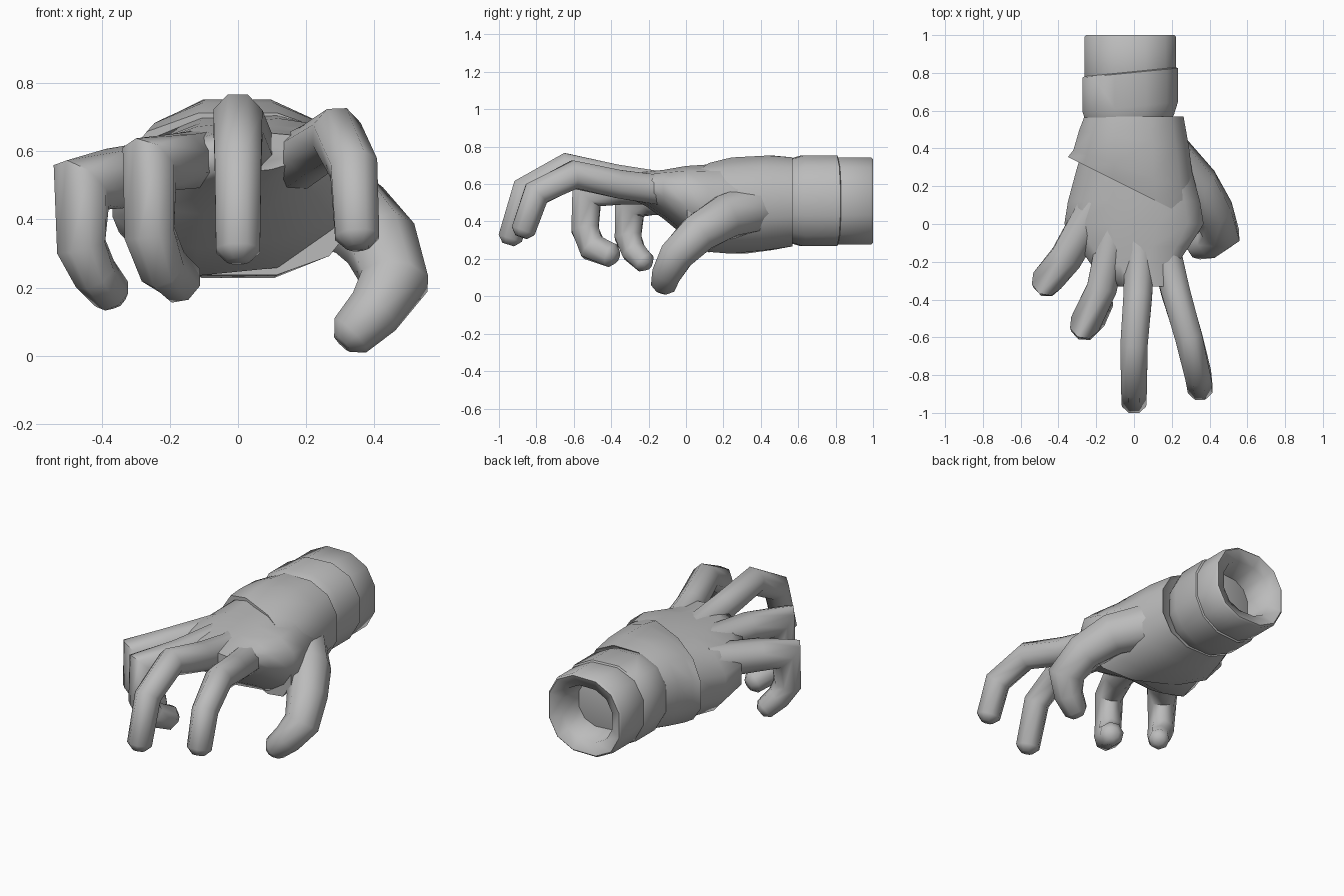
import bpy, bmesh, math
from mathutils import Vector

cube = bpy.data.objects.get("Cube")
if cube:
    bpy.data.objects.remove(cube, do_unlink=True)

grey = bpy.data.materials.new("plain_grey")
grey.use_nodes = True
tone = (0.5, 0.5, 0.5, 1)
grey.diffuse_color = tone
grey.node_tree.nodes["Principled BSDF"].inputs["Base Color"].default_value = tone


def skin(name, rings):
    """Bridge equal rings of points into a closed, smooth-shaded part."""
    bm = bmesh.new()
    loops = [[bm.verts.new(point) for point in ring] for ring in rings]
    for near, far in zip(loops, loops[1:]):
        for i in range(len(near)):
            bm.faces.new((near[i - 1], near[i], far[i], far[i - 1]))
    bm.faces.new(loops[0])
    bm.faces.new(loops[-1])
    bmesh.ops.recalc_face_normals(bm, faces=bm.faces)
    mesh = bpy.data.meshes.new(name)
    bm.to_mesh(mesh)
    bm.free()
    mesh.materials.append(grey)
    mesh.shade_smooth()
    mesh.set_sharp_from_angle(angle=math.radians(60))
    part = bpy.data.objects.new(name, mesh)
    bpy.context.collection.objects.link(part)


def circle(sides):
    """Unit circle with a flat side on each axis, as (cosine, sine) pairs."""
    turns = [math.tau * (i + 0.5) / sides for i in range(sides)]
    return [(math.cos(turn), math.sin(turn)) for turn in turns]


def section(y, half, low, high, slant=0.0, roll=0.0, x=0.0):
    """Slightly squared cross-section; slant leans it in y, roll in z."""
    ring = []
    for c, s in circle(12):
        across = half * math.copysign(abs(c) ** 0.85, c)
        rise = (high - low) / 2 * math.copysign(abs(s) ** 0.85, s)
        ring.append((x + across, y + slant * across,
                     (low + high) / 2 + rise + roll * across))
    return ring


def sleeve(name, slant, profile):
    """Nearly round band along the forearm, from (y, half width) pairs."""
    middle, flatness = 0.51, 0.96
    skin(name, [section(y, half, middle - half * flatness,
                        middle + half * flatness, slant, x=-0.02)
                for y, half in profile])


def digit(name, start_radius, end_radius, joints):
    """Tapering tube through the joints, mitred at bends, with a blunt tip."""
    points = [Vector(joint) for joint in joints]
    last = len(points) - 1
    radii = [start_radius + (end_radius - start_radius) * i / last
             for i in range(len(points))]
    tip_direction = (points[-1] - points[-2]).normalized()
    points.append(points[-1] + tip_direction * end_radius / 2)
    radii.append(end_radius / 2)
    rings = []
    for i, point in enumerate(points):
        before = points[max(i - 1, 0)]
        after = points[min(i + 1, len(points) - 1)]
        arriving = (point - before).normalized()
        leaving = (after - point).normalized()
        along = (arriving + leaving).normalized()
        bend = (leaving - arriving).normalized()
        stretch = 1 / max(along.dot(arriving), along.dot(leaving)) - 1
        side = (Vector((1, 0, 0)) - along * along.x).normalized()
        up = along.cross(side)
        ring = []
        for c, s in circle(8):
            offset = (side * c + up * s) * radii[i]
            ring.append(point + offset + bend * offset.dot(bend) * stretch)
        rings.append(ring)
    skin(name, rings)


# Palm and back of the hand, narrowing to the webs between the fingers
skin("palm", [
    section(0.5, 0.24, 0.3, 0.72),
    section(0.3, 0.31, 0.24, 0.72, roll=0.05),
    section(0.12, 0.36, 0.24, 0.7, roll=0.1),
    section(0, 0.38, 0.32, 0.69, roll=0.1),
    section(-0.12, 0.3, 0.42, 0.67, roll=0.1),
    section(-0.22, 0.23, 0.49, 0.66, roll=0.1),
    section(-0.33, 0.15, 0.54, 0.65, roll=0.1, x=0.05),
])

# Glove cuff around the wrist, with a slanted front edge
skin("glove_cuff", [
    section(0.55, 0.25, 0.29, 0.73),
    section(0.57, 0.27, 0.26, 0.75),
    section(0.45, 0.3, 0.24, 0.76, slant=-0.15),
    section(0.28, 0.33, 0.22, 0.75, slant=-0.35),
    section(0.18, 0.36, 0.23, 0.72, slant=-0.5),
    section(0.18, 0.32, 0.27, 0.69, slant=-0.5),
])

# Sleeve in two overlapping laps, the rear one hollow
sleeve("sleeve_front", 0.1,
       [(0.5, 0.21), (0.56, 0.24), (0.62, 0.26), (0.8, 0.26), (0.82, 0.22)])
sleeve("sleeve_rear", 0.0,
       [(0.7, 0.22), (0.76, 0.25), (0.99, 0.25), (1, 0.24),
        (0.97, 0.17), (0.8, 0.15)])

# Fingers and thumb, from inside the palm to the tip
digit("index_finger", 0.09, 0.07, [
    (0.1, 0.1, 0.57), (0.17, -0.15, 0.57), (0.22, -0.36, 0.6),
    (0.29, -0.6, 0.65), (0.34, -0.8, 0.55), (0.35, -0.87, 0.35)])
digit("middle_finger", 0.09, 0.07, [
    (0.02, 0.1, 0.59), (0.03, -0.15, 0.59), (0.02, -0.38, 0.63),
    (0, -0.64, 0.69), (0, -0.86, 0.57), (0, -0.94, 0.31)])
digit("ring_finger", 0.09, 0.07, [
    (-0.08, 0.1, 0.58), (-0.17, -0.34, 0.57), (-0.26, -0.53, 0.56),
    (-0.26, -0.54, 0.36), (-0.22, -0.5, 0.26), (-0.17, -0.4, 0.22)])
digit("little_finger", 0.1, 0.06, [
    (-0.2, 0.1, 0.54), (-0.36, -0.18, 0.52), (-0.46, -0.3, 0.5),
    (-0.46, -0.31, 0.32), (-0.42, -0.28, 0.24), (-0.37, -0.22, 0.18)])
digit("thumb", 0.14, 0.07, [
    (0.14, 0.4, 0.48), (0.33, 0.2, 0.42), (0.42, 0.06, 0.33),
    (0.46, -0.05, 0.22), (0.4, -0.1, 0.13), (0.33, -0.12, 0.06)])
